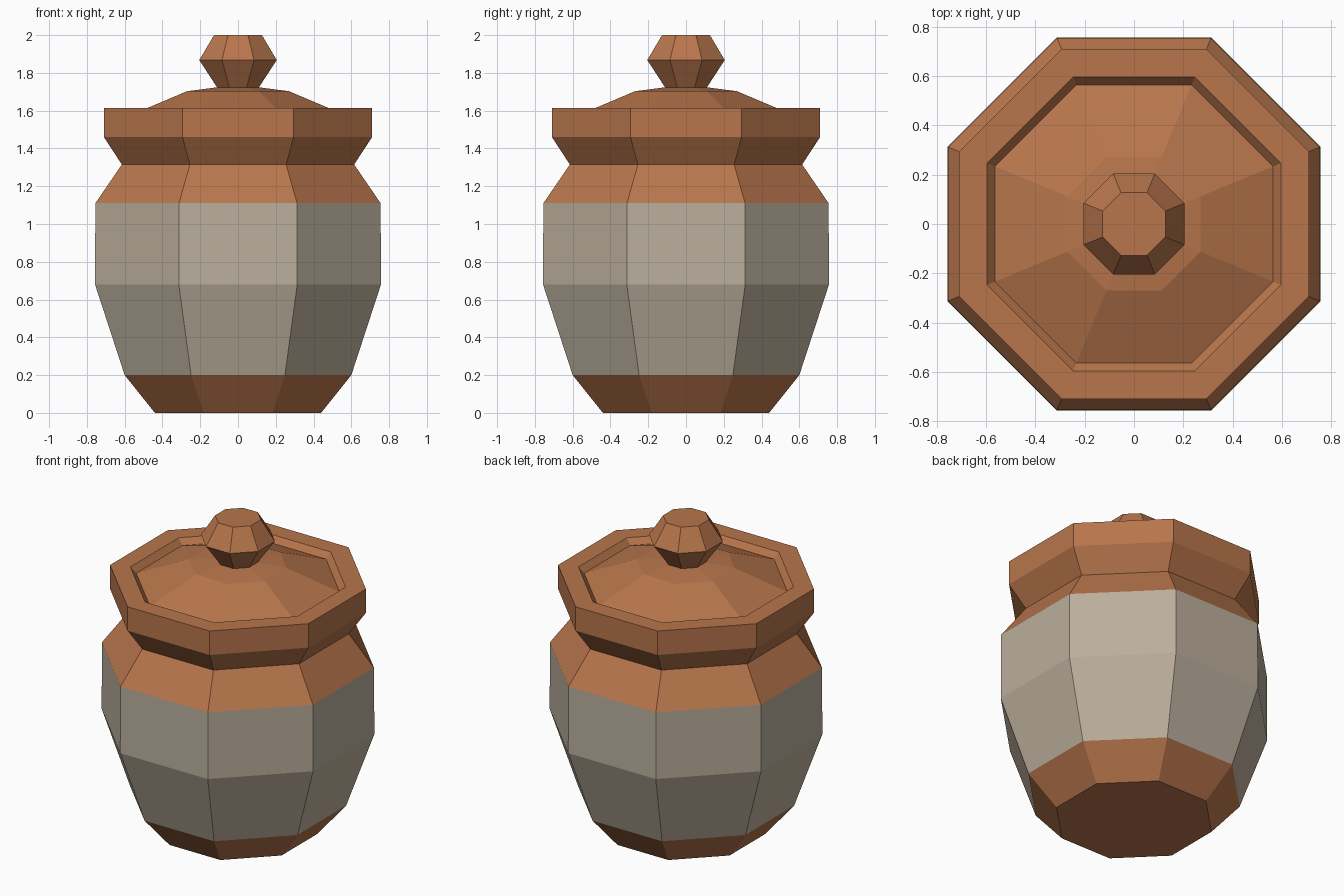
import bpy, bmesh, math

if "Cube" in bpy.data.objects:
    bpy.data.objects.remove(bpy.data.objects["Cube"])

SIDES = 8


def material(name, rgb):
    m = bpy.data.materials.new(name)
    m.diffuse_color = (*rgb, 1.0)
    m.use_nodes = True
    m.node_tree.nodes["Principled BSDF"].inputs["Base Color"].default_value = m.diffuse_color
    return m


clay = material("terracotta", (0.48, 0.18, 0.072))
glaze = material("grey_glaze", (0.50, 0.43, 0.335))


def lathe(name, profile, mats, glaze_band=None):
    """Octagonal lathe with flats facing the axes; profile = (flat distance, z)."""
    bm = bmesh.new()
    rings = []
    for apothem, z in profile:
        r = apothem / math.cos(math.pi / SIDES)
        rings.append([bm.verts.new((r * math.cos(a), r * math.sin(a), z))
                      for a in (math.tau * (i + 0.5) / SIDES for i in range(SIDES))])
    for lo, hi in zip(rings, rings[1:]):
        for i in range(SIDES):
            j = (i + 1) % SIDES
            bm.faces.new((lo[i], lo[j], hi[j], hi[i]))
    bm.faces.new(rings[0][::-1])
    bm.faces.new(rings[-1])
    if glaze_band:
        for f in bm.faces:
            if glaze_band[0] < f.calc_center_median().z < glaze_band[1] and abs(f.normal.z) < 2:
                f.material_index = 1
    mesh = bpy.data.meshes.new(name)
    bm.to_mesh(mesh)
    bm.free()
    for m in mats:
        mesh.materials.append(m)
    ob = bpy.data.objects.new(name, mesh)
    bpy.context.collection.objects.link(ob)
    return ob


# Jar: foot, glazed belly, shoulder, neck, flared rim with recessed, domed lid
lathe("jar_with_lid",
      [(0.44, 0.0), (0.60, 0.20), (0.757, 0.68), (0.755, 1.11), (0.615, 1.315),
       (0.71, 1.46), (0.71, 1.615), (0.597, 1.615), (0.565, 1.578),
       (0.27, 1.703), (0.10, 1.725)],
      [clay, glaze], glaze_band=(0.2, 1.11))

# Faceted knob on the lid
lathe("lid_knob", [(0.11, 1.722), (0.205, 1.868), (0.127, 2.0)], [clay])
